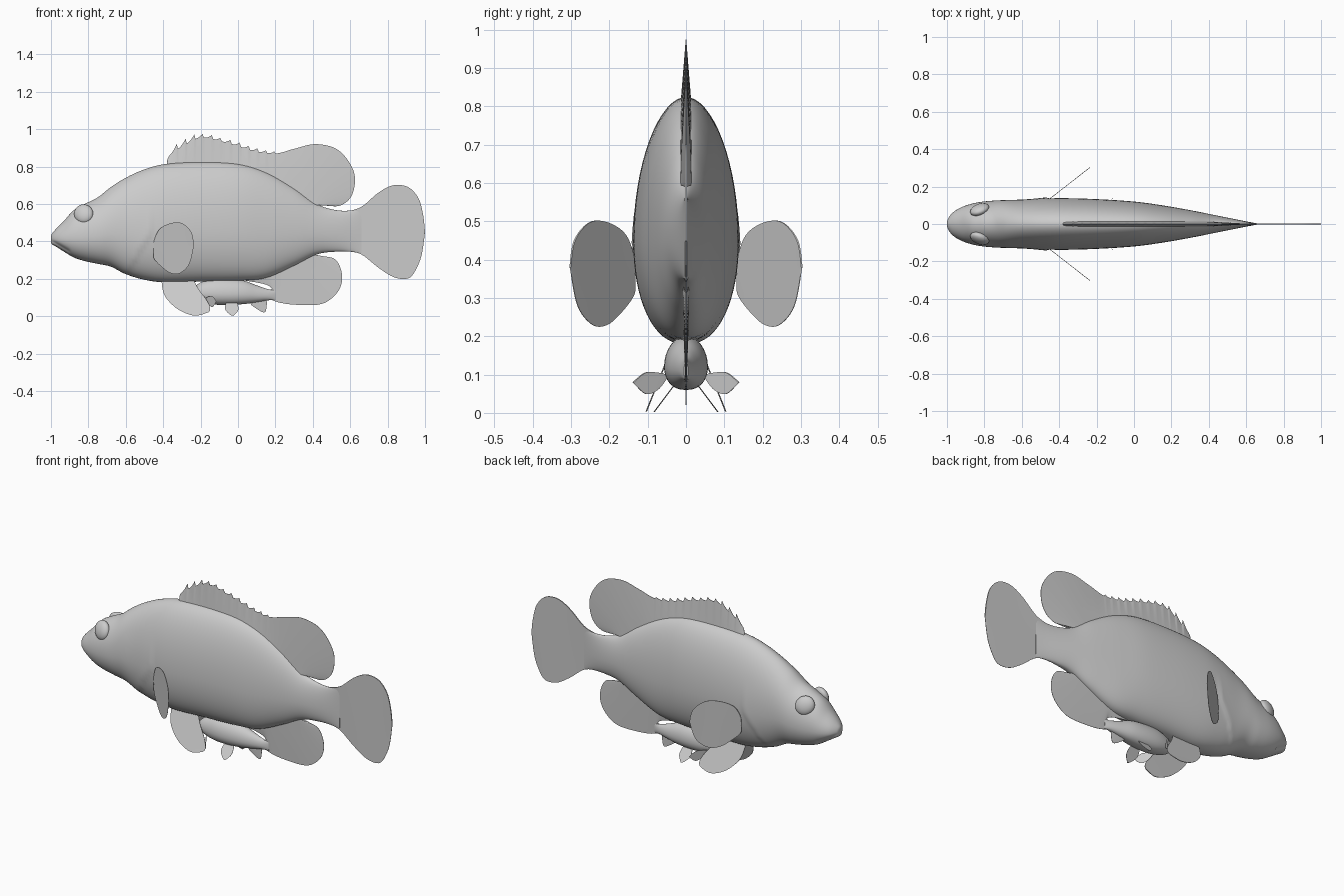
import bpy, bmesh, math
from mathutils import Vector

if "Cube" in bpy.data.objects:
    bpy.data.objects.remove(bpy.data.objects["Cube"])

grey = bpy.data.materials.new("plain grey")
grey.use_nodes = True
grey.diffuse_color = (0.6, 0.6, 0.6, 1)
grey.node_tree.nodes["Principled BSDF"].inputs["Base Color"].default_value = (0.6, 0.6, 0.6, 1)


def finish(name, bm, angle=40):
    bmesh.ops.remove_doubles(bm, verts=bm.verts, dist=0.00005)
    bmesh.ops.recalc_face_normals(bm, faces=bm.faces)
    mesh = bpy.data.meshes.new(name)
    bm.to_mesh(mesh)
    bm.free()
    mesh.materials.append(grey)
    obj = bpy.data.objects.new(name, mesh)
    bpy.context.collection.objects.link(obj)
    bpy.ops.object.select_all(action="DESELECT")
    obj.select_set(True)
    bpy.context.view_layer.objects.active = obj
    bpy.ops.object.shade_smooth_by_angle(angle=math.radians(angle))
    return obj


def spline(points, steps):
    """Smooth path through the points, any number of coordinates each."""
    result = []
    last = len(points) - 1
    for i in range(last):
        quad = [points[max(0, min(last, i + k))] for k in (-1, 0, 1, 2)]
        for s in range(steps):
            t = s / steps
            result.append([b + t / 2 * (c - a + t * (2*a - 5*b + 4*c - d + t * (3*(b - c) + d - a)))
                           for a, b, c, d in zip(*quad)])
    result.append(list(points[last]))
    return result


def skin(bm, rows, closed):
    """Join rows of points with quads."""
    grid = [[bm.verts.new(p) for p in row] for row in rows]
    for one, two in zip(grid, grid[1:]):
        count = len(one)
        for j in range(count if closed else count - 1):
            k = (j + 1) % count
            bm.faces.new((one[j], one[k], two[k], two[j]))
    return grid


def loft(name, stations, steps, sides=48, detail=None):
    """Egg-shaped sections along x: each station is x, top, bottom, half width."""
    bm = bmesh.new()
    rows = []
    for x, top, bottom, half in spline(stations, steps):
        middle = bottom + (top - bottom) * 0.42
        row = []
        for j in range(sides):
            a = math.tau * j / sides
            c, s = math.cos(a), math.sin(a)
            y = half * math.copysign(abs(c) ** (1.05 if s > 0 else 0.85), c)
            z = middle + s * ((top - middle) if s > 0 else (middle - bottom))
            if detail:
                y *= detail(x, z)
            row.append((x, y, z))
        rows.append(row)
    grid = skin(bm, rows, True)
    bm.faces.new(grid[0])
    bm.faces.new(grid[-1])
    return finish(name, bm)


def fin(name, base, edge, thick=0.002, place=None, teeth=None, steps=6, layers=5):
    """Thin blade between two paths in x and z, thinning from base to edge."""
    place = place or (lambda x, z: 0)
    bm = bmesh.new()
    pairs = list(zip(spline(base, steps), spline(edge, steps)))
    for side in (-1, 1):
        rows = []
        for (bx, bz), (ex, ez) in pairs:
            if teeth:
                ez += teeth(ex)
            row = []
            for k in range(layers + 1):
                v = k / layers
                x, z = bx + (ex - bx) * v, bz + (ez - bz) * v
                row.append((x, place(x, z) + side * (thick * (1 - v) + 0.0008), z))
            rows.append(row)
        skin(bm, rows, False)
    # close the rim between the two sides
    bm.edges.ensure_lookup_table()
    rim = [e for e in bm.edges if e.is_boundary]
    bmesh.ops.bridge_loops(bm, edges=rim)
    return finish(name, bm)


def paired_fin(name, base, edge, place, steps=6):
    for label, side in (("left", 1), ("right", -1)):
        fin(label + "_" + name, base, edge, 0.001, lambda x, z: side * place(x, z), steps=steps)


# Main body, with a mouth groove and raised gill cover
def head_detail(x, z):
    scale = 1
    if x < -0.9:
        off = z - (0.405 - 0.6 * (x + 1))
        scale -= 0.14 * math.exp(-(off / 0.009) ** 2)
    gill = -0.46 - 0.6 * max(0, 0.45 - z)
    if z < 0.6 and x < gill:
        scale += 0.045 * math.exp((x - gill) / 0.06) * min(1, (0.6 - z) / 0.15)
    return scale


body_stations = [
    (-1, 0.42, 0.4, 0.005), (-0.995, 0.44, 0.385, 0.028), (-0.97, 0.47, 0.37, 0.06),
    (-0.93, 0.51, 0.345, 0.086), (-0.88, 0.565, 0.315, 0.105), (-0.82, 0.6, 0.295, 0.118),
    (-0.75, 0.635, 0.28, 0.125), (-0.68, 0.69, 0.265, 0.128), (-0.6, 0.74, 0.225, 0.13),
    (-0.5, 0.785, 0.195, 0.135), (-0.38, 0.815, 0.18, 0.138), (-0.2, 0.825, 0.185, 0.133),
    (0, 0.815, 0.19, 0.12), (0.15, 0.77, 0.205, 0.1), (0.3, 0.685, 0.27, 0.074),
    (0.42, 0.6, 0.33, 0.05), (0.52, 0.568, 0.345, 0.03), (0.6, 0.565, 0.345, 0.014),
    (0.66, 0.58, 0.335, 0.003)]
loft("body", body_stations, 7, 64, head_detail)

# Eyes
for label, side in (("left", 1), ("right", -1)):
    bm = bmesh.new()
    bmesh.ops.create_uvsphere(bm, u_segments=32, v_segments=16, radius=1)
    for v in bm.verts:
        v.co = Vector((-0.825 + 0.051 * v.co.x,
                       side * (0.077 - 0.012 * v.co.z + 0.012 * v.co.x) + 0.03 * v.co.y,
                       0.547 + 0.051 * v.co.z))
    finish(label + "_eye", bm)


# Dorsal fin: toothed front part and rounded rear lobe
def spines(x):
    if not -0.375 < x < 0.2:
        return 0
    phase = (x + 0.375) / 0.048 % 1
    return (0.034 - 0.03 * (x + 0.375)) * phase ** 2.5


fin("dorsal_fin",
    [(-0.38, 0.79), (-0.36, 0.79), (-0.28, 0.8), (-0.19, 0.8), (-0.05, 0.8), (0.08, 0.78), (0.2, 0.72),
     (0.26, 0.69), (0.3, 0.66), (0.34, 0.64), (0.36, 0.62), (0.38, 0.61), (0.4, 0.6), (0.42, 0.59)],
    [(-0.38, 0.82), (-0.365, 0.86), (-0.28, 0.92), (-0.19, 0.955), (-0.05, 0.925), (0.08, 0.885), (0.2, 0.87),
     (0.3, 0.895), (0.42, 0.92), (0.54, 0.885), (0.62, 0.77), (0.61, 0.65), (0.54, 0.59), (0.43, 0.6)],
    0.014, teeth=spines, steps=16)

# Tail fin
fin("tail_fin",
    [(0.58, 0.56), (0.66, 0.585), (0.75, 0.66), (0.83, 0.7), (0.91, 0.69), (0.965, 0.63), (0.99, 0.54), (1, 0.45)],
    [(0.58, 0.35), (0.66, 0.33), (0.75, 0.26), (0.83, 0.21), (0.9, 0.2), (0.94, 0.23), (0.98, 0.32), (1, 0.45)],
    0.002)

# Anal fin
fin("anal_fin",
    [(0.04, 0.22), (0.14, 0.23), (0.2, 0.25), (0.25, 0.27), (0.3, 0.29), (0.33, 0.31), (0.36, 0.32),
     (0.38, 0.33), (0.4, 0.34)],
    [(0.04, 0.19), (0.17, 0.16), (0.21, 0.08), (0.34, 0.06), (0.46, 0.07), (0.54, 0.14), (0.555, 0.23),
     (0.51, 0.31), (0.39, 0.315)],
    0.008)

# Pectoral fins, swept out and back
paired_fin("pectoral_fin",
           [(-0.45, 0.35), (-0.45, 0.4), (-0.42, 0.465), (-0.36, 0.497), (-0.3, 0.497), (-0.25, 0.45), (-0.235, 0.38)],
           [(-0.45, 0.35), (-0.45, 0.31), (-0.41, 0.265), (-0.36, 0.23), (-0.31, 0.23), (-0.26, 0.28), (-0.235, 0.38)],
           lambda x, z: 0.135 + 0.78 * (x + 0.45))

# Pelvic fins, hanging outward
paired_fin("pelvic_fin",
           [(-0.41, 0.2), (-0.4, 0.13), (-0.37, 0.08), (-0.31, 0.03), (-0.23, 0.003), (-0.16, 0.02)],
           [(-0.24, 0.2), (-0.22, 0.16), (-0.2, 0.13), (-0.17, 0.09), (-0.15, 0.05), (-0.15, 0.03)],
           lambda x, z: 0.105 - 0.4 * z)

# Small fish under the belly
loft("small_fish_body",
     [(-0.25, 0.135, 0.12, 0.004), (-0.24, 0.15, 0.105, 0.022), (-0.2, 0.18, 0.08, 0.042),
      (-0.13, 0.2, 0.063, 0.055), (-0.05, 0.2, 0.06, 0.057), (0.03, 0.19, 0.065, 0.05),
      (0.1, 0.165, 0.075, 0.034), (0.16, 0.145, 0.085, 0.018), (0.2, 0.14, 0.085, 0.005)], 5, 32)
fin("small_tail_fin", [(0.17, 0.14), (0.25, 0.17), (0.3, 0.12)], [(0.17, 0.09), (0.25, 0.07), (0.3, 0.12)])
fin("small_anal_fin", [(0.06, 0.085), (0.1, 0.09), (0.15, 0.1)], [(0.07, 0.06), (0.14, 0.02), (0.155, 0.07)])
paired_fin("small_pelvic_fin",
           [(-0.06, 0.08), (-0.07, 0.04), (-0.045, 0.01), (-0.025, 0.002)],
           [(-0.01, 0.08), (0, 0.06), (0, 0.03), (-0.025, 0.002)],
           lambda x, z: 0.085 - 0.75 * z)
paired_fin("small_pectoral_fin",
           [(-0.17, 0.1), (-0.155, 0.105), (-0.135, 0.105), (-0.115, 0.08)],
           [(-0.17, 0.09), (-0.155, 0.06), (-0.135, 0.05), (-0.115, 0.08)],
           lambda x, z: 0.05 + 1.6 * (x + 0.17))
